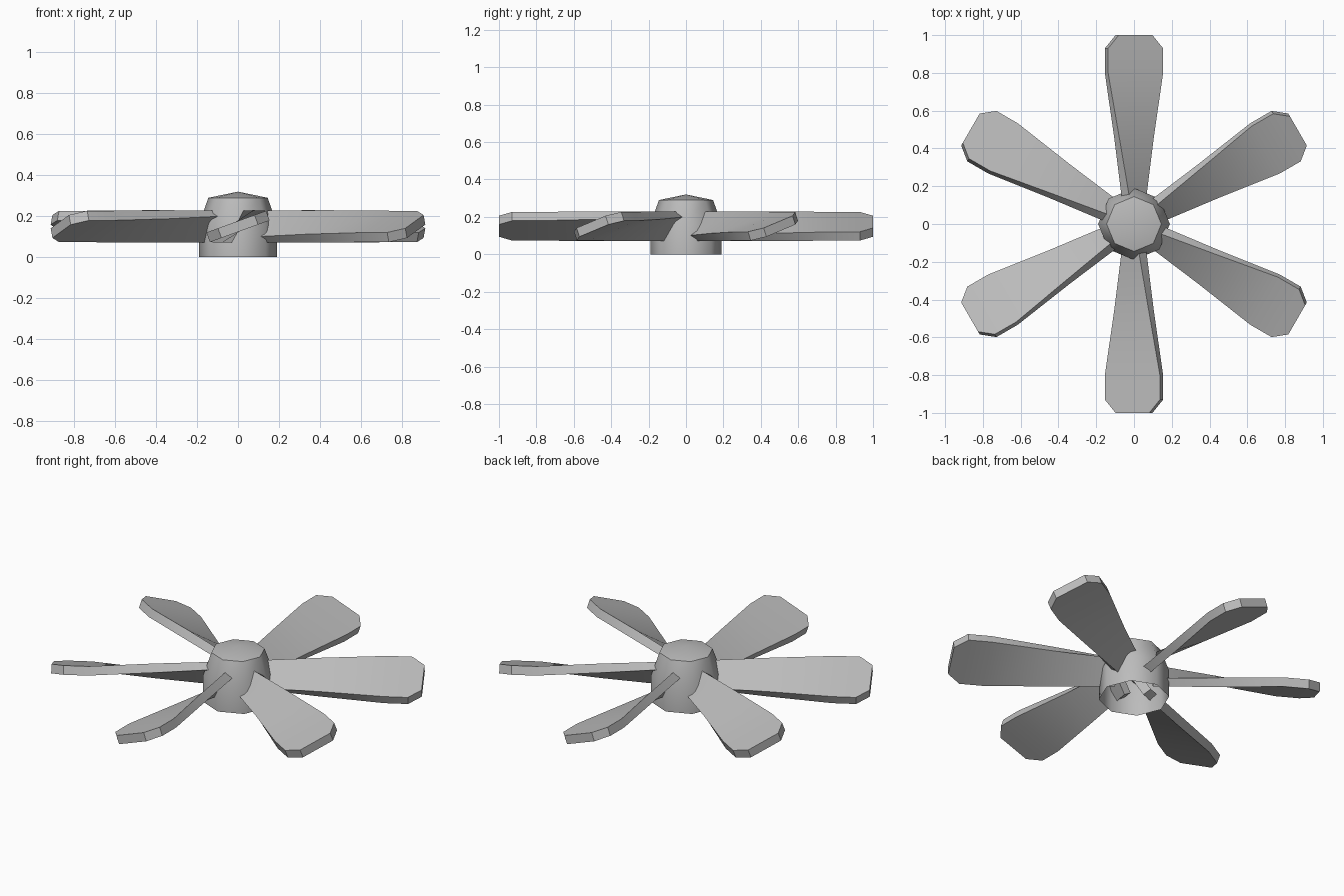
import bpy, bmesh, math
from mathutils import Matrix, Vector

cube = bpy.data.objects.get("Cube")
if cube:
    bpy.data.objects.remove(cube)

grey = bpy.data.materials.new("plain grey")
grey.use_nodes = True
grey.diffuse_color = (0.5, 0.5, 0.5, 1)
grey.node_tree.nodes["Principled BSDF"].inputs["Base Color"].default_value = (0.5, 0.5, 0.5, 1)


def finish(bm, name, angle):
    bmesh.ops.recalc_face_normals(bm, faces=bm.faces)
    mesh = bpy.data.meshes.new(name)
    bm.to_mesh(mesh)
    bm.free()
    mesh.materials.append(grey)
    obj = bpy.data.objects.new(name, mesh)
    bpy.context.collection.objects.link(obj)
    bpy.ops.object.select_all(action='DESELECT')
    obj.select_set(True)
    bpy.context.view_layer.objects.active = obj
    bpy.ops.object.shade_smooth_by_angle(angle=math.radians(angle))
    return obj


def loft(bm, rings):
    for a, b in zip(rings, rings[1:]):
        n = len(a)
        for i in range(n):
            j = (i + 1) % n
            bm.faces.new((a[i], a[j], b[j], b[i]))


# Hub: hollow eight-sided shell, open below, with a low pointed cap
SIDES = 8
bm = bmesh.new()
rings = []
for radius, z in [(0.19, 0), (0.19, 0.16), (0.145, 0.29)]:
    rings.append([bm.verts.new((radius * math.cos(math.tau * i / SIDES),
                                radius * math.sin(math.tau * i / SIDES), z))
                  for i in range(SIDES)])
loft(bm, rings)
tip = bm.verts.new((0, 0, 0.32))
for i in range(SIDES):
    bm.faces.new((rings[-1][i], rings[-1][(i + 1) % SIDES], tip))
finish(bm, "hub", 46)


# Blades: thick twisted paddles, steep at the root and flatter at the clipped tip
THICK = 0.05
MID_Z = 0.15
# distance from the axis, chord, pitch in degrees
STATIONS = [(0.1, 0.15, 59), (0.45, 0.215, 33), (0.8, 0.31, 20),
            (0.93, 0.31, 20), (1.0, 0.19, 20)]


def blade(name, turn):
    bm = bmesh.new()
    rings = []
    for dist, chord, pitch in STATIONS:
        place = (Matrix.Rotation(turn, 4, 'Z') @ Matrix.Translation((0, dist, MID_Z))
                 @ Matrix.Rotation(math.radians(pitch), 4, 'Y'))
        rings.append([bm.verts.new(place @ Vector((sx * chord / 2, 0, sz * THICK / 2)))
                      for sx, sz in ((-1, -1), (1, -1), (1, 1), (-1, 1))])
    loft(bm, rings)
    bm.faces.new(rings[0])
    bm.faces.new(rings[-1])
    finish(bm, name, 40)


for k in range(6):
    blade(f"blade_{k + 1}", k * math.tau / 6)
